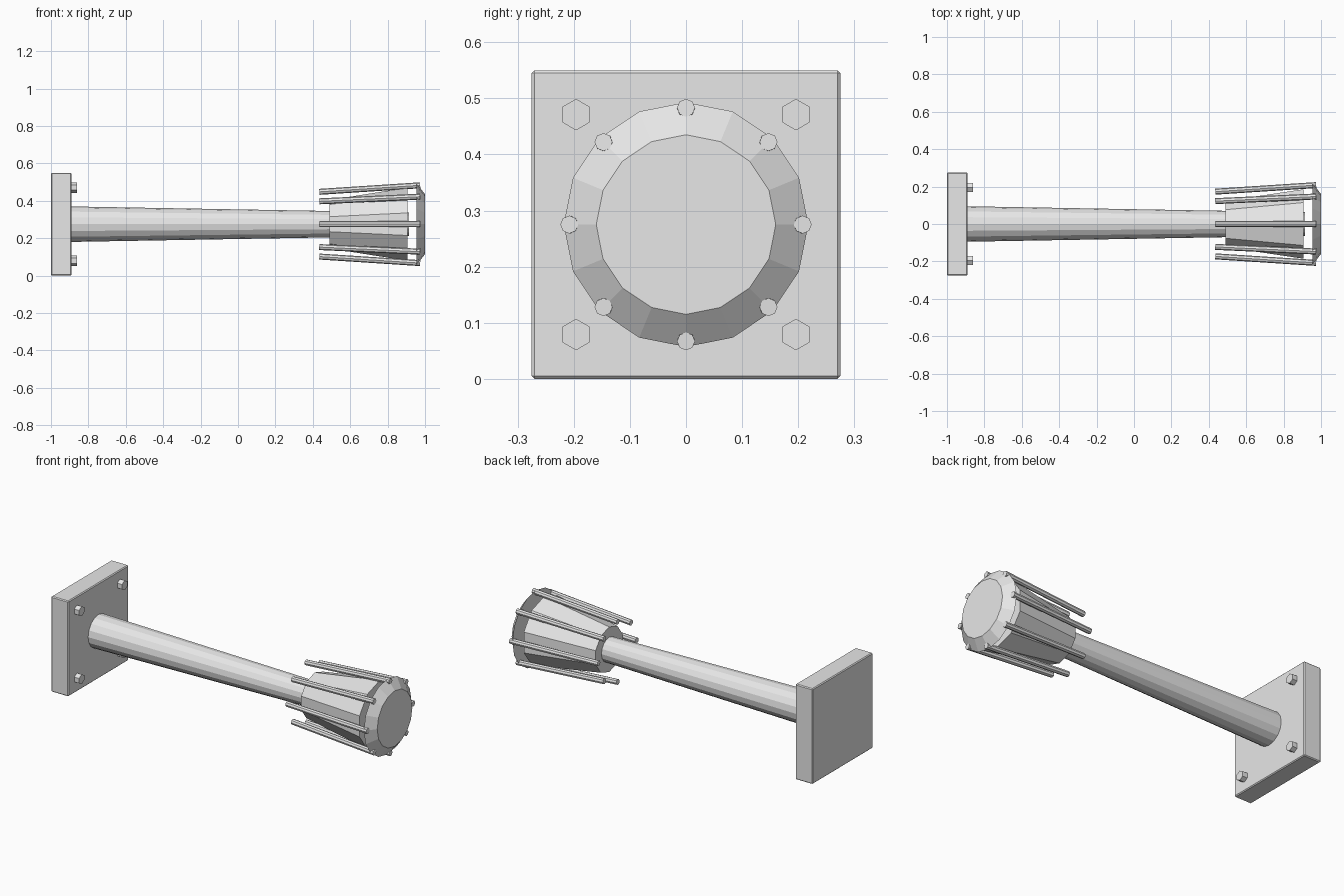
import bpy, bmesh, math
from mathutils import Vector, Matrix

if "Cube" in bpy.data.objects:
    bpy.data.objects.remove(bpy.data.objects["Cube"])

CZ = 0.275  # height of the long axis
grey = bpy.data.materials.new("light_grey")
grey.diffuse_color = (0.8, 0.8, 0.8, 1)
grey.use_nodes = True
grey.node_tree.nodes["Principled BSDF"].inputs["Base Color"].default_value = grey.diffuse_color


def finish(name, bm):
    bmesh.ops.recalc_face_normals(bm, faces=bm.faces)
    me = bpy.data.meshes.new(name)
    bm.to_mesh(me)
    bm.free()
    me.materials.append(grey)
    ob = bpy.data.objects.new(name, me)
    bpy.context.collection.objects.link(ob)
    return ob


def frustum(name, a, b, r1, r2, sides):
    """Closed tapered prism from a to b, with a corner pointing up."""
    a, b = Vector(a), Vector(b)
    axis = (b - a).normalized()
    up = (Vector((0, 0, 1)) - axis * axis.z).normalized()
    side = axis.cross(up)
    bm = bmesh.new()
    rings = []
    for c, r in ((a, r1), (b, r2)):
        ring = []
        for i in range(sides):
            t = 2 * math.pi * i / sides
            ring.append(bm.verts.new(c + r * (math.cos(t) * up + math.sin(t) * side)))
        rings.append(ring)
    for i in range(sides):
        j = (i + 1) % sides
        bm.faces.new((rings[0][i], rings[0][j], rings[1][j], rings[1][i]))
    bm.faces.new(rings[0])
    bm.faces.new(rings[1])
    return finish(name, bm)


# Square mounting plate with a fine bevel
bm = bmesh.new()
bmesh.ops.create_cube(bm, size=1, matrix=Matrix.Translation((-0.945, 0, CZ))
                      @ Matrix.Diagonal((0.11, 0.55, 0.55, 1)))
bmesh.ops.bevel(bm, geom=bm.edges[:], offset=0.005, segments=1, affect='EDGES')
finish("mounting_plate", bm)

# Hex bolts
for sy in (-1, 1):
    for sz in (-1, 1):
        y, z = sy * 0.196, CZ + sz * 0.196
        frustum("plate_bolt", (-0.9, y, z), (-0.86, y, z), 0.028, 0.028, 6)

# Tapered pole running through the lamp body
frustum("pole", (-0.9, 0, CZ), (0.915, 0, CZ), 0.095, 0.063, 16)

# Flared lamp body and chamfered end cap
frustum("lamp_body", (0.49, 0, CZ), (0.905, 0, CZ), 0.13, 0.195, 10)
frustum("end_cap", (0.955, 0, CZ), (1.0, 0, CZ), 0.218, 0.16, 16)

# Cage bars around the lamp body
for i in range(8):
    t = math.pi * i / 4
    c, s = math.cos(t), math.sin(t)
    frustum("cage_bar", (0.435, 0.173 * c, CZ + 0.173 * s),
            (0.974, 0.208 * c, CZ + 0.208 * s), 0.016, 0.016, 8)
